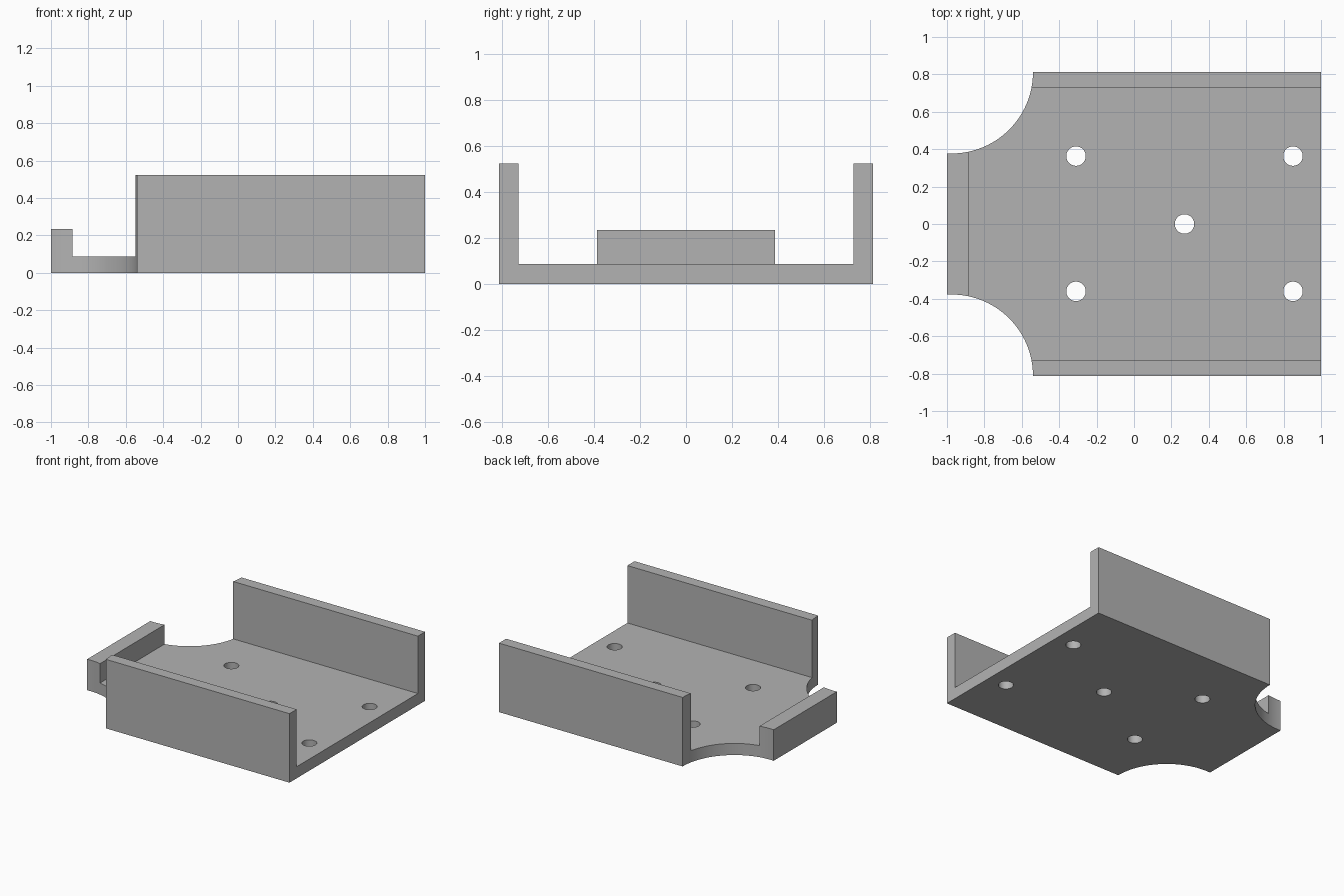
import bpy
import bmesh
from mathutils import Matrix, Vector

default = bpy.data.objects.get("Cube")
if default:
    bpy.data.objects.remove(default, do_unlink=True)

FLOOR = 0.088
HALF_W = 0.812

grey = bpy.data.materials.new("plain grey")
grey.use_nodes = True
colour = (0.45, 0.45, 0.45, 1)
grey.diffuse_color = colour
grey.node_tree.nodes["Principled BSDF"].inputs["Base Color"].default_value = colour


def to_object(bm, name):
    bmesh.ops.recalc_face_normals(bm, faces=bm.faces)
    mesh = bpy.data.meshes.new(name)
    bm.to_mesh(mesh)
    bm.free()
    mesh.materials.append(grey)
    obj = bpy.data.objects.new(name, mesh)
    bpy.context.collection.objects.link(obj)
    return obj


def extrude(name, points, offset):
    bm = bmesh.new()
    face = bm.faces.new([bm.verts.new(p) for p in points])
    new = bmesh.ops.extrude_face_region(bm, geom=[face])["geom"]
    verts = [g for g in new if isinstance(g, bmesh.types.BMVert)]
    bmesh.ops.translate(bm, verts=verts, vec=Vector(offset))
    return to_object(bm, name)


def cylinder(name, x, y, radius, sides):
    bm = bmesh.new()
    bmesh.ops.create_cone(bm, cap_ends=True, segments=sides, radius1=radius,
                          radius2=radius, depth=2,
                          matrix=Matrix.Translation((x, y, 0)))
    return to_object(bm, name)


def combine(target, tool, operation):
    mod = target.modifiers.new(operation.lower(), "BOOLEAN")
    mod.operation = operation
    mod.solver = "EXACT"
    mod.object = tool
    bpy.context.view_layer.objects.active = target
    bpy.ops.object.modifier_apply(modifier=mod.name)
    bpy.data.objects.remove(tool, do_unlink=True)


# Channel: floor and two side walls as one U-shaped section
half_section = [(HALF_W, 0), (HALF_W, 0.523), (0.726, 0.523), (0.726, FLOOR)]
section = half_section + [(-y, z) for y, z in reversed(half_section)]
tray = extrude("mounting_tray", [(-1, y, z) for y, z in section], (2, 0, 0))

# Raised lip at the narrow end
lip = extrude("end_lip", [(-1, -0.6, 0.04), (-0.886, -0.6, 0.04),
                          (-0.886, -0.6, 0.235), (-1, -0.6, 0.235)], (0, 1.2, 0))
combine(tray, lip, "UNION")

# Round corner notches
for side in (-1, 1):
    combine(tray, cylinder("notch_cutter", -0.975, side * HALF_W, 0.435, 96), "DIFFERENCE")

# Screw holes
for x, y in [(-0.31, 0.363), (-0.31, -0.36), (0.85, 0.363), (0.85, -0.36), (0.27, 0)]:
    combine(tray, cylinder("hole_cutter", x, y, 0.052, 40), "DIFFERENCE")

# Smooth the curved cuts, keep the edges sharp
bpy.ops.object.select_all(action="DESELECT")
tray.select_set(True)
bpy.context.view_layer.objects.active = tray
bpy.ops.object.shade_smooth_by_angle(angle=0.5)
